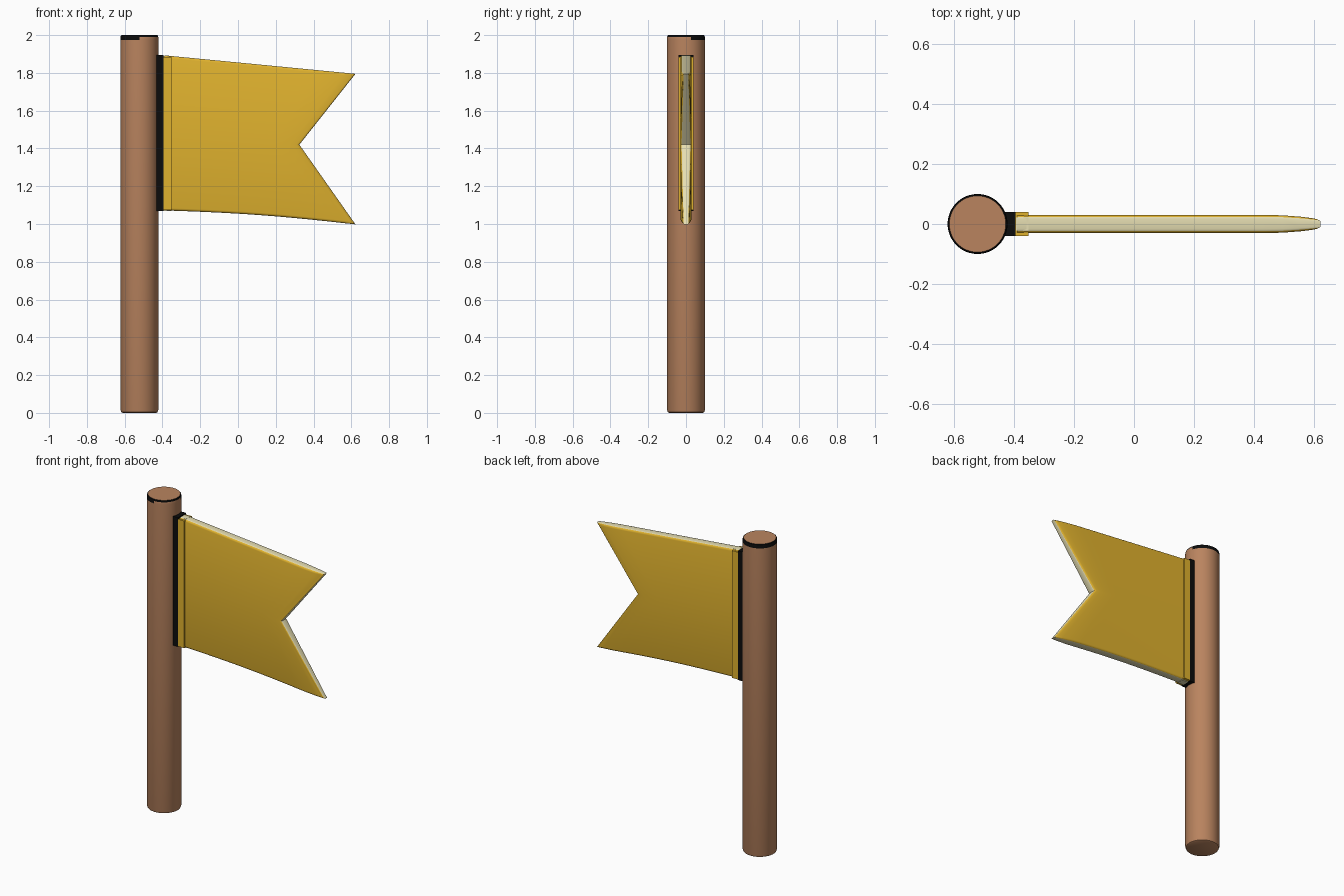
import bpy, bmesh, math

if "Cube" in bpy.data.objects:
    bpy.data.objects.remove(bpy.data.objects["Cube"])


def material(name, rgb):
    m = bpy.data.materials.new(name)
    lin = [((c / 255 + 0.055) / 1.055) ** 2.4 for c in rgb]
    m.diffuse_color = (*lin, 1)
    m.use_nodes = True
    m.node_tree.nodes["Principled BSDF"].inputs["Base Color"].default_value = m.diffuse_color
    return m


brown = material("brown wood", (186, 132, 95))
black = material("black", (12, 12, 12))
yellow = material("golden yellow", (224, 178, 46))
cream = material("cream", (230, 222, 178))


def finish(name, bm, mats, rule=None, smooth=True):
    bmesh.ops.recalc_face_normals(bm, faces=bm.faces)
    bm.normal_update()
    for f in bm.faces:
        f.material_index = rule(f) if rule else 0
    me = bpy.data.meshes.new(name)
    bm.to_mesh(me)
    bm.free()
    ob = bpy.data.objects.new(name, me)
    bpy.context.collection.objects.link(ob)
    for m in mats:
        me.materials.append(m)
    if smooth:
        bpy.ops.object.select_all(action='DESELECT')
        ob.select_set(True)
        bpy.context.view_layer.objects.active = ob
        bpy.ops.object.shade_smooth_by_angle(angle=math.radians(35))
    return ob


# Pole: turned profile with softened ends and a black band near the top
PX, N = -0.522, 48
profile = [(0.088, 0), (0.096, 0.004), (0.1, 0.015), (0.1, 1.975),
           (0.1, 1.99), (0.098, 1.997), (0.094, 2.0)]
bm = bmesh.new()
rings = []
for r, z in profile:
    rings.append([bm.verts.new((PX + r * math.cos(2 * math.pi * i / N),
                                r * math.sin(2 * math.pi * i / N), z)) for i in range(N)])
for a, b in zip(rings, rings[1:]):
    for i in range(N):
        j = (i + 1) % N
        bm.faces.new((a[i], a[j], b[j], b[i]))
bm.faces.new(rings[0][::-1])
bm.faces.new(rings[-1])


def pole_rule(f):
    c = f.calc_center_median()
    if c.z < 1.976 or abs(f.normal.z) > 0.99:
        return 0
    ang = math.degrees(math.atan2(c.y, c.x - PX))
    return 0 if c.z < 1.99 and -88 < ang < 15 else 1   # gap in the band


finish("pole", bm, [brown, black], pole_rule)


# Flag holder: black strip against the pole, then a yellow hem strip
def box(name, x0, x1, y, z0, z1, mat):
    bm = bmesh.new()
    bmesh.ops.create_cube(bm, size=1)
    for v in bm.verts:
        v.co = ((x0 + x1) / 2 + v.co.x * (x1 - x0), v.co.y * 2 * y,
                (z0 + z1) / 2 + v.co.z * (z1 - z0))
    finish(name, bm, [mat], smooth=False)


box("flag_mount", -0.45, -0.395, 0.04, 1.07, 1.895, black)
box("flag_hem", -0.395, -0.352, 0.04, 1.073, 1.885, yellow)

# Flag: swallow-tailed cloth with rounded cream edges
T, COLS = 0.03, 16
rows = [((-0.39, 1.072), (0.622, 0.998)),
        ((-0.39, 1.47), (0.325, 1.42)),
        ((-0.39, 1.893), (0.622, 1.795))]
bm = bmesh.new()


def layer(y):
    g = []
    for k, ((x0, z0), (x1, z1)) in enumerate(rows):
        line = []
        for i in range(COLS + 1):
            u = i / COLS
            sag = 0.012 * math.sin(math.pi * u) if k == 0 else 0
            line.append(bm.verts.new((x0 + (x1 - x0) * u, y, z0 + (z1 - z0) * u + sag)))
        g.append(line)
    for k in range(2):
        for i in range(COLS):
            bm.faces.new((g[k][i], g[k][i + 1], g[k + 1][i + 1], g[k + 1][i]))
    return g[0] + [g[1][-1]] + g[2][::-1] + [g[1][0]]


front, back = layer(-T), layer(T)
rim_edges = []
for i in range(len(front)):
    j = (i + 1) % len(front)
    bm.faces.new((front[i], front[j], back[j], back[i]))
    if max(front[i].co.x, front[j].co.x) > -0.385:
        rim_edges += [bm.edges.get((s[i], s[j])) for s in (front, back)]
bmesh.ops.recalc_face_normals(bm, faces=bm.faces)
bmesh.ops.bevel(bm, geom=rim_edges, offset=0.013, segments=3, profile=0.5,
                affect='EDGES', clamp_overlap=True)
for v in bm.verts:                                  # thinner towards the tips
    t = max(0, (v.co.x - 0.45) / 0.172)
    v.co.y *= 1 - 0.5 * t * t
finish("flag", bm, [yellow, cream], lambda f: 0 if abs(f.normal.y) > 0.6 else 1)

# Cream top and bottom plates carrying the edge colour across the hem
for name, z in (("hem_cap_top", 1.886), ("hem_cap_bottom", 1.072)):
    box(name, -0.394, -0.352, 0.022, z - 0.004, z + 0.004, cream)
